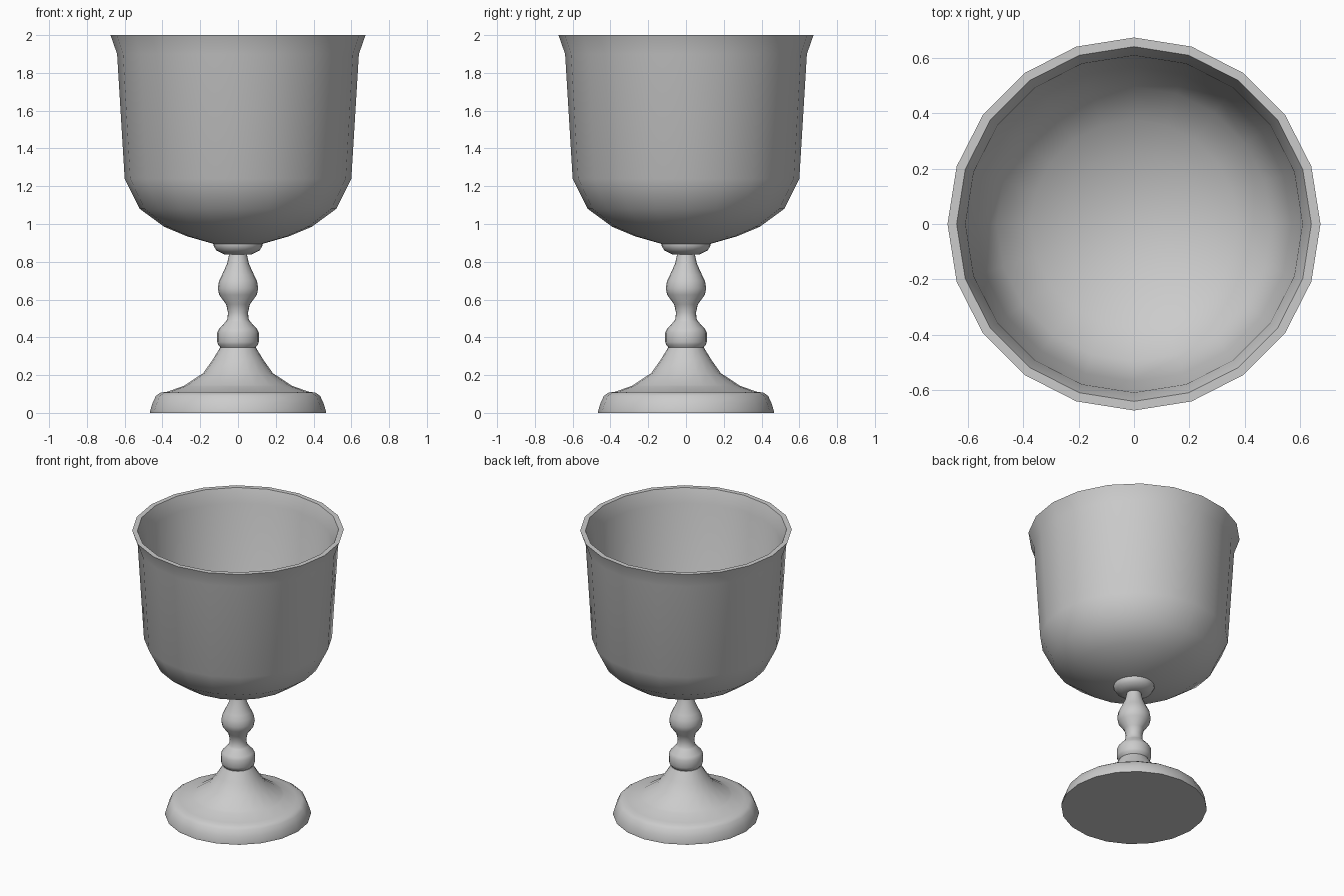
import bpy, bmesh
from math import cos, sin, tau, radians

if "Cube" in bpy.data.objects:
    bpy.data.objects.remove(bpy.data.objects["Cube"])

SIDES = 20


def lathe(name, profile):
    """Turn a closed (radius, height) profile around z; radius 0 is a pole."""
    bm = bmesh.new()
    rings = []
    for r, z in profile:
        if r == 0:
            rings.append([bm.verts.new((0, 0, z))] * SIDES)
        else:
            rings.append([bm.verts.new((r * cos(tau * i / SIDES), r * sin(tau * i / SIDES), z))
                          for i in range(SIDES)])
    for a, b in zip(rings, rings[1:]):
        for i in range(SIDES):
            j = (i + 1) % SIDES
            bm.faces.new(list(dict.fromkeys((a[i], a[j], b[j], b[i]))))
    bmesh.ops.recalc_face_normals(bm, faces=bm.faces)
    mesh = bpy.data.meshes.new(name)
    bm.to_mesh(mesh)
    bm.free()
    obj = bpy.data.objects.new(name, mesh)
    bpy.context.collection.objects.link(obj)
    bpy.ops.object.select_all(action='DESELECT')
    obj.select_set(True)
    bpy.context.view_layer.objects.active = obj
    bpy.ops.object.shade_smooth_by_angle(angle=radians(40))
    return obj


# Stepped round foot
lathe("foot", [
    (0, 0), (0.465, 0), (0.465, 0.012), (0.453, 0.05), (0.435, 0.09), (0.41, 0.107),
    (0.375, 0.112), (0.295, 0.14), (0.28, 0.147), (0.185, 0.21),
    (0.135, 0.28), (0.095, 0.345), (0, 0.345)])

# Turned stem with two knops and a collar under the bowl
lathe("stem", [
    (0, 0.34), (0.09, 0.343), (0.105, 0.36), (0.11, 0.375), (0.11, 0.425), (0.1, 0.445),
    (0.065, 0.483), (0.057, 0.495), (0.053, 0.53), (0.063, 0.575),
    (0.1, 0.625), (0.107, 0.66), (0.1, 0.7), (0.085, 0.73),
    (0.058, 0.79), (0.047, 0.838), (0.075, 0.84), (0.115, 0.86),
    (0.13, 0.885), (0.13, 0.898), (0, 0.898)])

# Hollow bowl with a flared rim
lathe("bowl", [
    (0, 0.89), (0.13, 0.895), (0.27, 0.935), (0.39, 0.985), (0.52, 1.08),
    (0.6, 1.24), (0.64, 1.9), (0.675, 2.0),
    (0.642, 2.0), (0.61, 1.905), (0.57, 1.25), (0.497, 1.105),
    (0.375, 1.015), (0.26, 0.965), (0.13, 0.927), (0, 0.92)])
